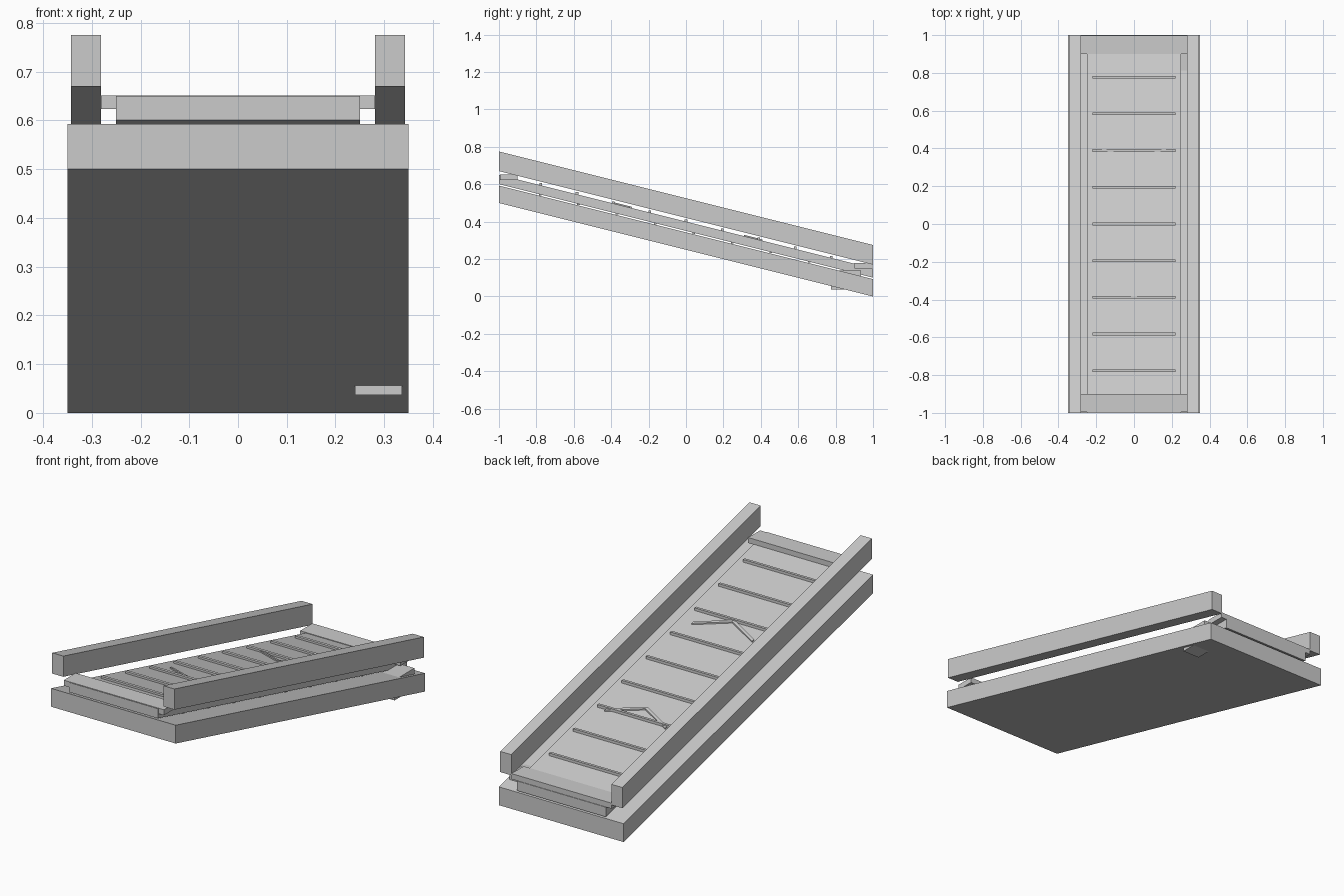
import bpy, bmesh

if "Cube" in bpy.data.objects:
    bpy.data.objects.remove(bpy.data.objects["Cube"])

SLOPE = -0.25  # everything along the ramp drops this much per unit y


def prism(name, pts, x0, x1):
    """Extrude a (y, z) side profile from x0 to x1."""
    n = len(pts)
    bm = bmesh.new()
    a = [bm.verts.new((x0, y, z)) for y, z in pts]
    b = [bm.verts.new((x1, y, z)) for y, z in pts]
    bm.faces.new(a)
    bm.faces.new(b)
    for i in range(n):
        j = (i + 1) % n
        bm.faces.new((a[i], a[j], b[j], b[i]))
    bmesh.ops.recalc_face_normals(bm, faces=bm.faces)
    me = bpy.data.meshes.new(name)
    bm.to_mesh(me)
    bm.free()
    ob = bpy.data.objects.new(name, me)
    bpy.context.collection.objects.link(ob)
    return ob


def box(name, x0, x1, y0, y1, z0, z1):
    return prism(name, [(y0, z0), (y1, z0), (y1, z1), (y0, z1)], x0, x1)


def sloped(name, x0, x1, y0, y1, low, high):
    """Sheared bar; low and high are heights at y = 0."""
    return prism(name, [(y0, low + SLOPE * y0), (y1, low + SLOPE * y1),
                        (y1, high + SLOPE * y1), (y0, high + SLOPE * y0)], x0, x1)


# base slab and belt
sloped("base_frame", -0.35, 0.35, -1, 1, 0.25, 0.343)
sloped("belt", -0.25, 0.25, -1, 1, 0.351, 0.40)

# side rails
for side, x0 in (("left", -0.343), ("right", 0.281)):
    sloped(side + "_rail", x0, x0 + 0.062, -1, 1, 0.42, 0.525)

# level end plates
box("upper_end_plate", -0.281, 0.281, -0.995, -0.9, 0.623, 0.651)
box("lower_end_plate", -0.281, 0.281, 0.9, 0.998, 0.15, 0.178)

# cleats on top of the belt
for i in range(9):
    y = -0.777 + i * 0.1943
    z = 0.40 + SLOPE * y
    box("cleat_%d" % i, -0.22, 0.22, y - 0.007, y + 0.007, z - 0.003, z + 0.012)

# return cleats under the belt
for i in range(8):
    y = -0.78 + i * 0.2055
    z = 0.351 + SLOPE * y
    box("return_cleat_%d" % i, -0.24, 0.24, y - 0.007, y + 0.007, z - 0.006, z + 0.004)

# motor housing at the low end
box("motor_box", 0.24, 0.336, 0.775, 0.935, 0.037, 0.14)

# direction chevrons
for k, y in enumerate((0.325, -0.373)):
    for s in (-1, 1):
        bm = bmesh.new()
        corners = [(0, y), (s * 0.17, y + 0.085), (s * 0.17, y + 0.07), (0, y - 0.015)]
        lo = [bm.verts.new((px, py, 0.398 + SLOPE * py)) for px, py in corners]
        hi = [bm.verts.new((px, py, 0.407 + SLOPE * py)) for px, py in corners]
        bm.faces.new(lo)
        bm.faces.new(hi)
        for i in range(4):
            j = (i + 1) % 4
            bm.faces.new((lo[i], lo[j], hi[j], hi[i]))
        bmesh.ops.recalc_face_normals(bm, faces=bm.faces)
        name = "chevron_%d_%s" % (k, "left" if s < 0 else "right")
        me = bpy.data.meshes.new(name)
        bm.to_mesh(me)
        bm.free()
        bpy.context.collection.objects.link(bpy.data.objects.new(name, me))
